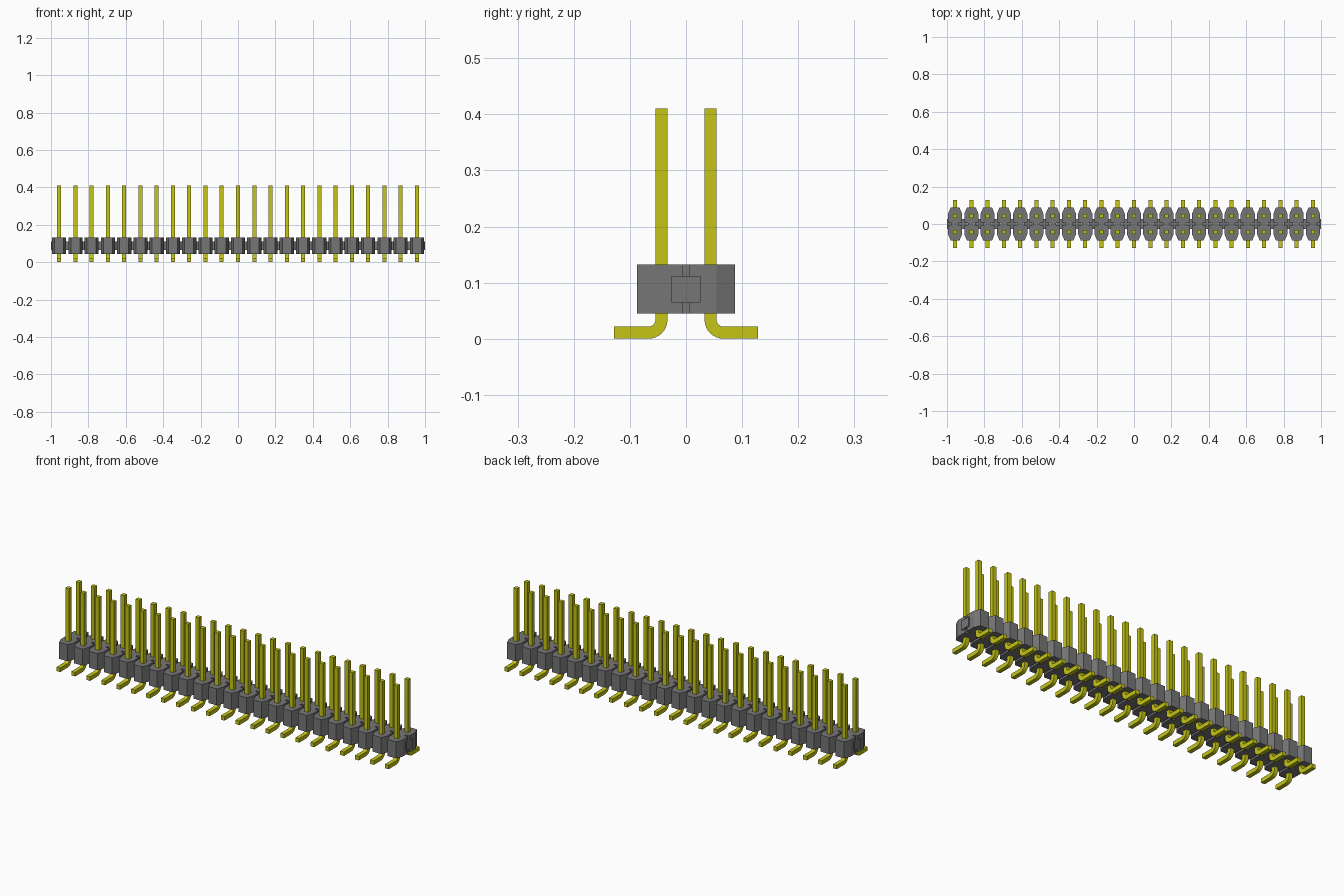
import bpy, bmesh, math

if "Cube" in bpy.data.objects:
    bpy.data.objects.remove(bpy.data.objects["Cube"], do_unlink=True)

COUNT = 23
PITCH = 2.0 / COUNT
X0 = -1.0 + PITCH / 2


def material(name, rgb):
    m = bpy.data.materials.new(name)
    m.use_nodes = True
    m.diffuse_color = (*rgb, 1)
    m.node_tree.nodes["Principled BSDF"].inputs["Base Color"].default_value = (*rgb, 1)
    return m


grey = material("grey plastic", (0.18, 0.18, 0.18))
gold = material("yellow metal", (0.56, 0.56, 0.008))


def prism(name, outline, depth, mat, x, count):
    """Extrude a closed outline of 3D points by a vector and repeat it along x."""
    bm = bmesh.new()
    face = bm.faces.new([bm.verts.new(p) for p in outline])
    new = bmesh.ops.extrude_face_region(bm, geom=[face])["geom"]
    verts = [v for v in new if isinstance(v, bmesh.types.BMVert)]
    bmesh.ops.translate(bm, verts=verts, vec=depth)
    bmesh.ops.recalc_face_normals(bm, faces=bm.faces)
    mesh = bpy.data.meshes.new(name)
    bm.to_mesh(mesh)
    bm.free()
    mesh.materials.append(mat)
    obj = bpy.data.objects.new(name, mesh)
    obj.location.x = x
    bpy.context.collection.objects.link(obj)
    arr = obj.modifiers.new("row", "ARRAY")
    arr.count = count
    arr.use_relative_offset = False
    arr.use_constant_offset = True
    arr.constant_offset_displace = (PITCH, 0, 0)
    return obj


# Housing cells: long octagons with a narrow slot in each side
quarter = [(0.018, 0.006), (0.038, 0.006), (0.038, 0.054), (0.024, 0.087)]
half = [(x, -y) for x, y in reversed(quarter)] + quarter
plan = half + [(-x, -y) for x, y in half]
Z0, Z1 = 0.045, 0.132
prism("housing_cell", [(x, y, Z0) for x, y in plan], (0, 0, Z1 - Z0), grey, X0, COUNT)

# Bridges joining the cells, with a half bridge exposed at each end
B0, B1, BY = 0.065, 0.112, 0.026


def bridge(name, xa, xb, x, count):
    pts = [(xa, -BY, B0), (xb, -BY, B0), (xb, BY, B0), (xa, BY, B0)]
    prism(name, pts, (0, 0, B1 - B0), grey, x, count)


bridge("housing_bridge", -0.024, 0.024, X0 + PITCH / 2, COUNT - 1)
bridge("left_end_bridge", -0.024, 0, 1.0, 1)
bridge("right_end_bridge", 0, 0.024, -1.0, 1)

# Pins: square wire, bent outwards at the bottom into a flat foot
W = 0.0214
YI, TOP, FOOT = 0.033, 0.41, 0.128
R_OUT, R_IN, STEPS = 0.034, 0.034 - W, 8
CY, CZ = YI + R_OUT, R_OUT


def arc(r, reverse=False):
    angles = [math.pi + math.pi / 2 * i / STEPS for i in range(STEPS + 1)]
    if reverse:
        angles.reverse()
    return [(CY + r * math.cos(a), CZ + r * math.sin(a)) for a in angles]


profile = [(YI, TOP)] + arc(R_OUT) + [(FOOT, 0), (FOOT, W)] + arc(R_IN, True) + [(YI + W, TOP)]
for name, side in (("front_pin", -1), ("back_pin", 1)):
    pin = prism(name, [(-W / 2, side * y, z) for y, z in profile], (W, 0, 0), gold, X0, COUNT)
    bpy.ops.object.select_all(action="DESELECT")
    pin.select_set(True)
    bpy.context.view_layer.objects.active = pin
    bpy.ops.object.shade_smooth_by_angle(angle=math.radians(30))
